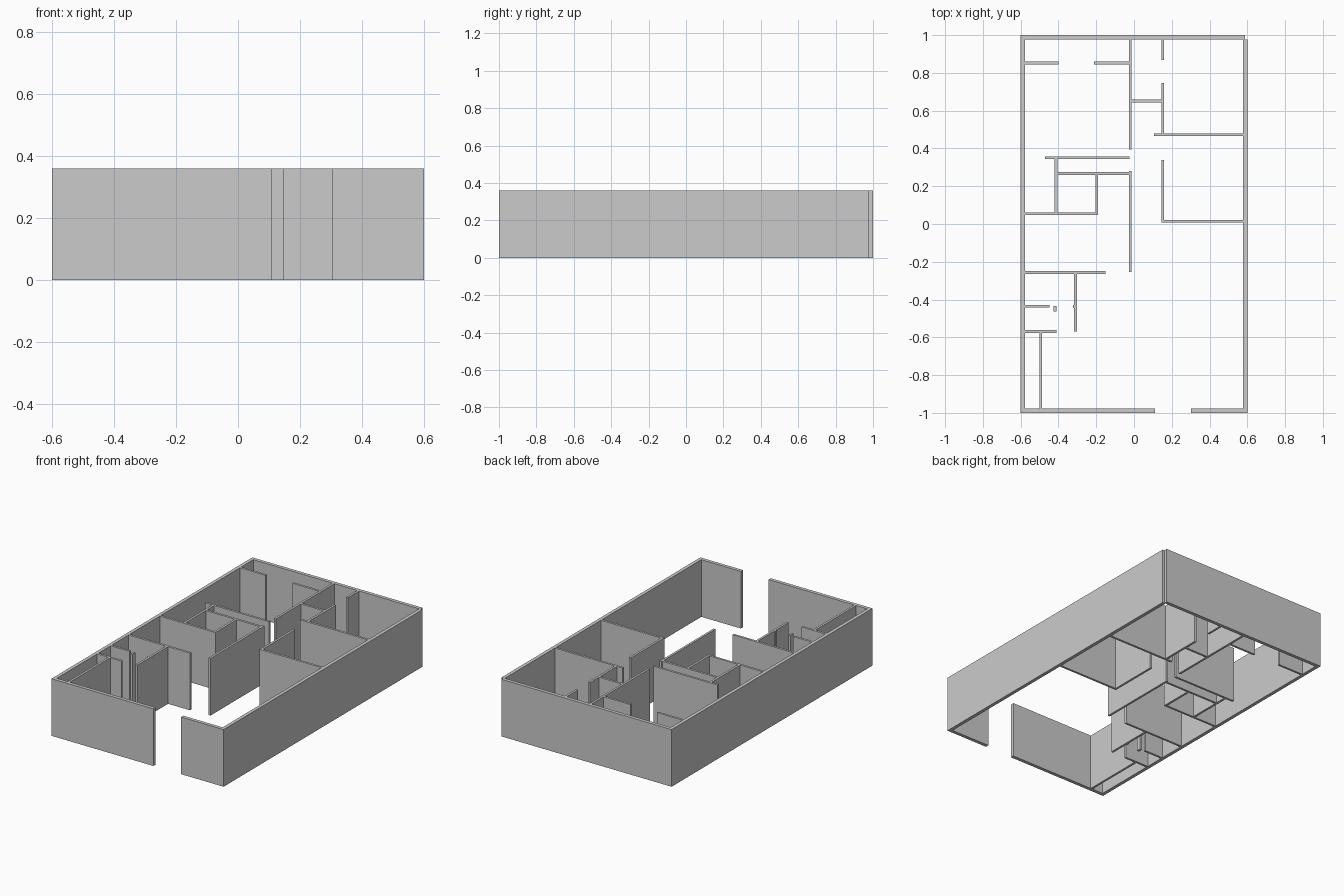
import bpy, bmesh
from mathutils import Matrix

if "Cube" in bpy.data.objects:
    bpy.data.objects.remove(bpy.data.objects["Cube"])

H = 0.36       # wall height
T = 0.014      # partition thickness
E = 0.022      # outer wall thickness


def wall(name, x0, x1, y0, y1):
    """Full-height box covering the given plan rectangle."""
    bm = bmesh.new()
    m = Matrix.Translation(((x0 + x1) / 2, (y0 + y1) / 2, H / 2)) @ \
        Matrix.Diagonal((x1 - x0, y1 - y0, H, 1))
    bmesh.ops.create_cube(bm, size=1, matrix=m)
    me = bpy.data.meshes.new(name)
    bm.to_mesh(me)
    bm.free()
    bpy.context.collection.objects.link(bpy.data.objects.new(name, me))


def along_x(name, y, x0, x1, t=T):
    wall(name, x0, x1, y - t / 2, y + t / 2)


def along_y(name, x, y0, y1, t=T):
    wall(name, x - t / 2, x + t / 2, y0, y1)


IN = 0.6 - E   # inner face of the side walls

# Outer shell, with an entrance gap in the front
wall("outer_wall_left", -0.6, -IN, -1 + E, 1 - E)
wall("outer_wall_right", IN, 0.6, -1 + E, 1 - E)
wall("outer_wall_back", -0.6, 0.587, 1 - E, 1)
wall("outer_wall_front_left", -0.6, 0.11, -1, -1 + E)
wall("outer_wall_front_right", 0.303, 0.6, -1, -1 + E)

# Back rooms
along_x("back_closet_wall_left", 0.852, -IN, -0.40)
along_x("back_closet_wall_right", 0.852, -0.213, -0.027)
along_y("back_central_wall", -0.02, 0.395, 1 - E)
along_y("back_room_door_wall_upper", 0.153, 0.867, 1 - E)
along_y("back_room_door_wall_lower", 0.153, 0.48, 0.747)
along_x("hall_closet_wall", 0.651, -0.013, 0.146)
along_x("back_room_front_wall", 0.473, 0.107, IN)

# Middle rooms
along_x("corridor_wall", 0.35, -0.47, -0.025)
along_y("bath_left_wall", -0.413, 0.06, 0.343)
along_x("bath_back_wall", 0.267, -0.406, -0.027)
along_y("bath_right_wall", -0.198, 0.06, 0.26)
along_x("bath_front_wall", 0.054, -IN, -0.191)
along_y("middle_room_left_wall", 0.153, 0.021, 0.34)
along_x("middle_room_front_wall", 0.014, 0.146, IN)
along_y("central_wall", -0.02, -0.255, 0.28)

# Front left rooms
along_x("side_room_wall", -0.257, -IN, -0.15)
along_y("side_room_right_wall", -0.31, -0.57, -0.264)
along_y("door_jamb", -0.32, -0.445, -0.43, 0.006)
along_x("small_room_back_wall", -0.435, -IN, -0.447)
along_y("wall_stub", -0.418, -0.463, -0.435)
along_x("small_room_front_wall", -0.569, -IN, -0.41)
along_y("storage_wall", -0.494, -1 + E, -0.576)
